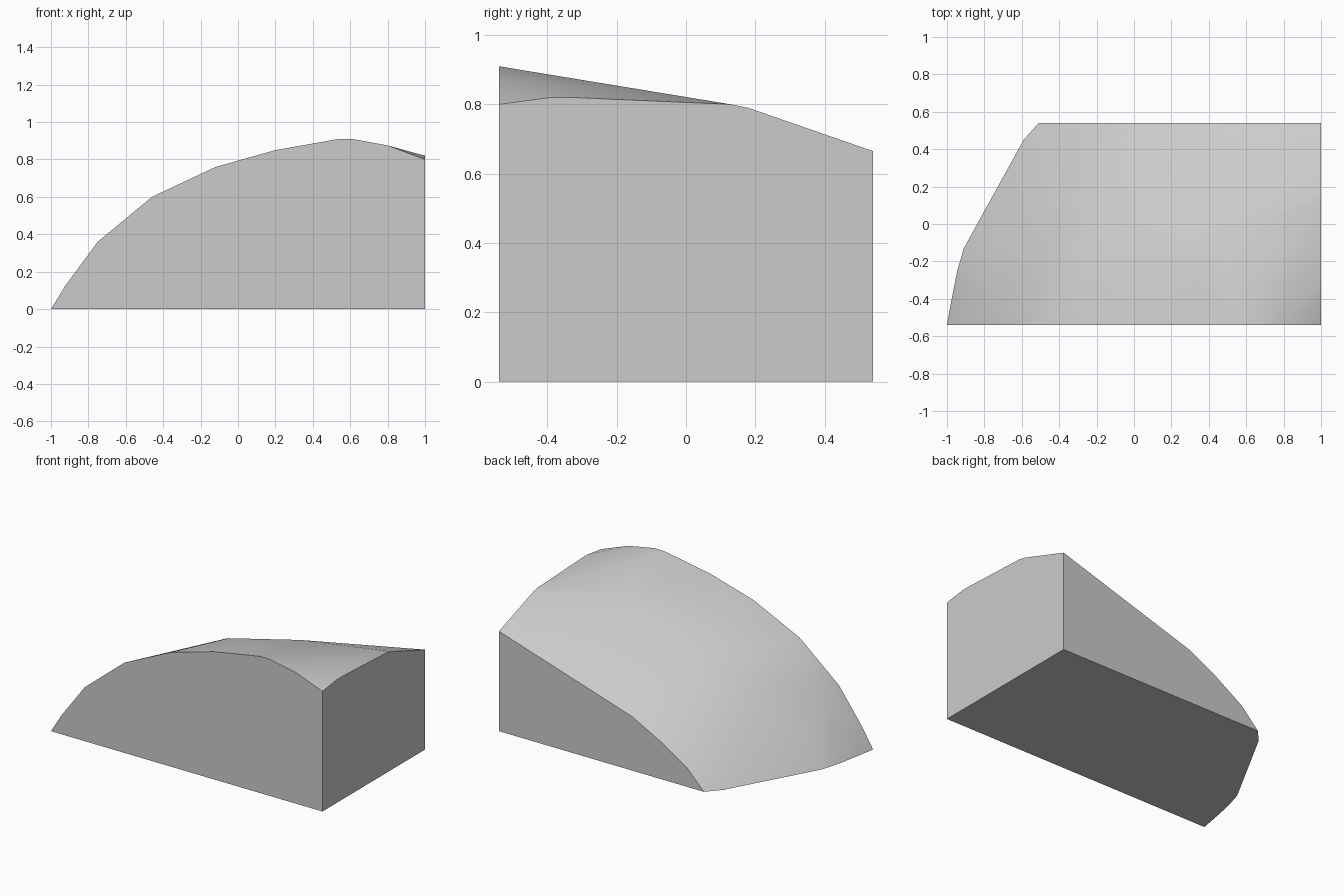
import bpy, bmesh, math

if "Cube" in bpy.data.objects:
    bpy.data.objects.remove(bpy.data.objects["Cube"])

Y = 0.54  # half depth of the block

# front edge profile (x, z)
front = [(-1, 0), (-0.92, 0.13), (-0.75, 0.36), (-0.46, 0.60), (-0.12, 0.76),
         (0.2, 0.85), (0.54, 0.91), (0.61, 0.91), (0.8, 0.875), (1, 0.80), (1, 0)]
# back edge profile (x, z)
back = [(-0.51, 0), (-0.385, 0.127), (-0.185, 0.253), (0.02, 0.36), (1, 0.665), (1, 0)]
# right edge profile (y, z)
right = [(-0.39, 0.82), (-0.33, 0.82), (0.13, 0.80), (0.18, 0.79)]
# curved left outline on the ground (x, y)
base = [(-0.975, -0.4), (-0.945, -0.25), (-0.91, -0.13), (-0.59, 0.45)]
# facet corners on the domed top
dome = [(-0.48, -0.08, 0.463), (-0.71, -0.41, 0.38), (-0.13, 0.06, 0.62),
        (0.34, -0.30, 0.85), (0.5, -0.06, 0.825), (-0.4, 0.35, 0.26),
        (0.07, -0.2, 0.775)]

points = ([(x, -Y, z) for x, z in front] + [(x, Y, z) for x, z in back]
          + [(1, y, z) for y, z in right] + [(x, y, 0) for x, y in base] + dome)

# wrap the profiles into one closed faceted block
bm = bmesh.new()
for p in points:
    bm.verts.new(p)
res = bmesh.ops.convex_hull(bm, input=bm.verts[:])
loose = [v for v in bm.verts if not v.link_faces]
bmesh.ops.delete(bm, geom=loose, context='VERTS')
bmesh.ops.dissolve_limit(bm, angle_limit=math.radians(0.5),
                         verts=bm.verts[:], edges=bm.edges[:])
bmesh.ops.recalc_face_normals(bm, faces=bm.faces[:])

mesh = bpy.data.meshes.new("rock_block")
bm.to_mesh(mesh)
bm.free()
rock = bpy.data.objects.new("rock_block", mesh)
bpy.context.collection.objects.link(rock)

# soft facets on the dome, crisp edges at the flat cuts
bpy.context.view_layer.objects.active = rock
rock.select_set(True)
bpy.ops.object.shade_smooth_by_angle(angle=math.radians(35))
